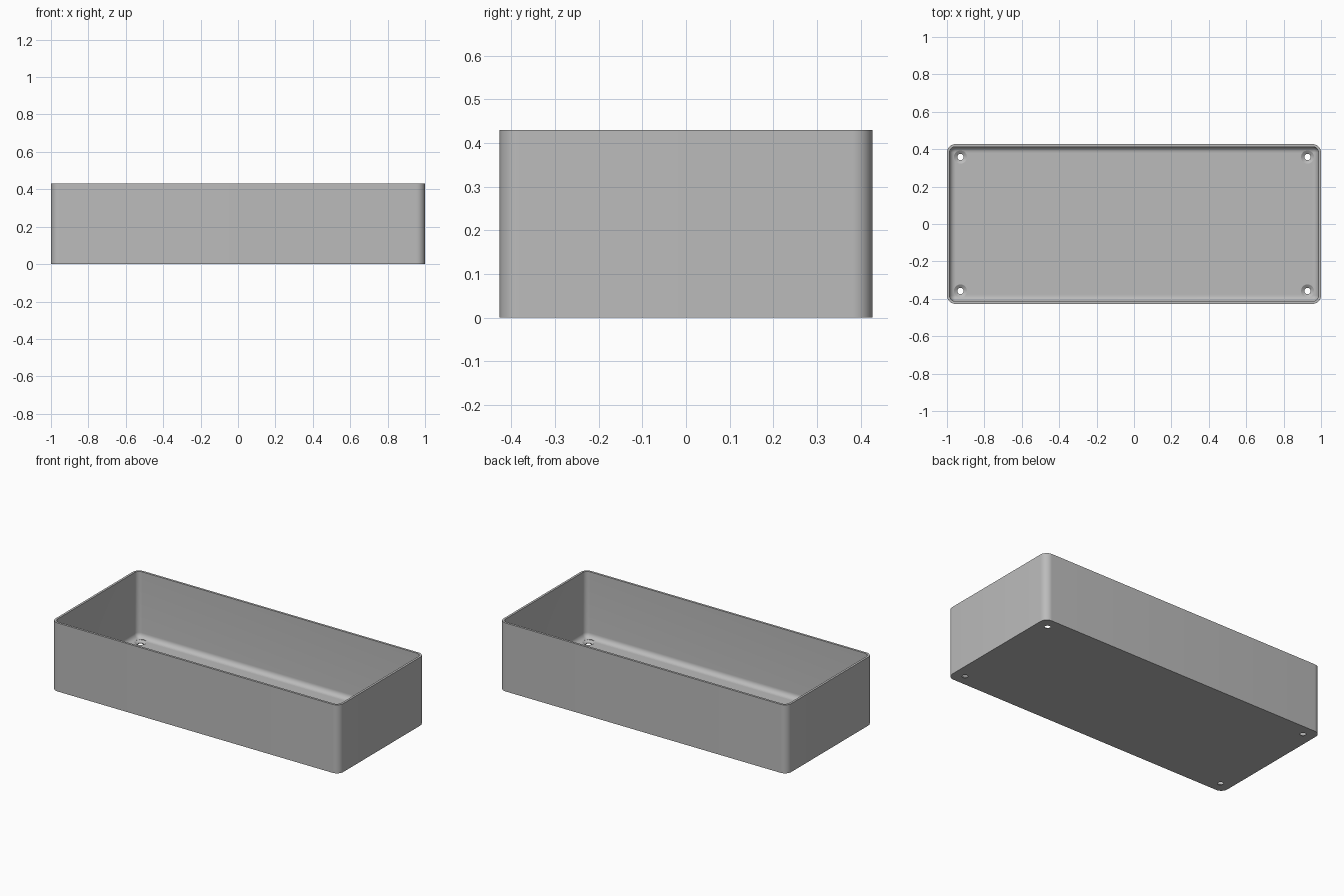
import bpy
import bmesh
import math

if "Cube" in bpy.data.objects:
    bpy.data.objects.remove(bpy.data.objects["Cube"], do_unlink=True)

HX, HY, H = 1.0, 0.427, 0.43
RADIUS, WALL, FLOOR, FILLET = 0.045, 0.014, 0.016, 0.032
STEPS = 10

grey = bpy.data.materials.new("plain grey")
grey.use_nodes = True
grey.diffuse_color = (0.5, 0.5, 0.5, 1)
grey.node_tree.nodes["Principled BSDF"].inputs["Base Color"].default_value = (0.5, 0.5, 0.5, 1)


def rounded_loop(bm, inset, z):
    """Ring of vertices around a rounded rectangle."""
    r = max(RADIUS - inset, 0.002)
    cx, cy = HX - inset - r, HY - inset - r
    ring = []
    for i, (sx, sy) in enumerate([(1, 1), (-1, 1), (-1, -1), (1, -1)]):
        for k in range(STEPS + 1):
            a = (i + k / STEPS) * math.pi / 2
            ring.append(bm.verts.new((sx * cx + r * math.cos(a), sy * cy + r * math.sin(a), z)))
    return ring


def skin(bm, rings):
    """Bridge equal rings and cap both ends."""
    n = len(rings[0])
    for a, b in zip(rings, rings[1:]):
        for i in range(n):
            j = (i + 1) % n
            bm.faces.new((a[i], a[j], b[j], b[i]))
    bm.faces.new(rings[0][::-1])
    bm.faces.new(rings[-1])
    bmesh.ops.recalc_face_normals(bm, faces=bm.faces)


def make_object(name, bm):
    mesh = bpy.data.meshes.new(name)
    bm.to_mesh(mesh)
    bm.free()
    mesh.materials.append(grey)
    obj = bpy.data.objects.new(name, mesh)
    bpy.context.collection.objects.link(obj)
    return obj


# Open tray: outer wall, rim, inner wall, floor fillet
bm = bmesh.new()
section = [(0, 0), (0, H), (WALL, H)]
for k in range(9):
    a = k / 8 * math.pi / 2
    section.append((WALL + FILLET * (1 - math.cos(a)), FLOOR + FILLET * (1 - math.sin(a))))
skin(bm, [rounded_loop(bm, d, z) for d, z in section])
tray = make_object("tray", bm)

# Countersunk screw holes near the corners
bm = bmesh.new()
for sx in (-1, 1):
    for sy in (-1, 1):
        rings = []
        for r, z in [(0.017, -0.05), (0.017, 0.004), (0.035, FLOOR), (0.035, 0.06)]:
            rings.append([bm.verts.new((sx * 0.928 + r * math.cos(t * math.pi / 16),
                                        sy * 0.358 + r * math.sin(t * math.pi / 16), z))
                          for t in range(32)])
        skin(bm, rings)
cutter = make_object("screw_hole_cutter", bm)
cutter.hide_render = True

cut = tray.modifiers.new("screw holes", "BOOLEAN")
cut.operation = "DIFFERENCE"
cut.solver = "EXACT"
cut.object = cutter

# Bake the holes, drop the cutter, smooth the curved faces
bpy.ops.object.select_all(action="DESELECT")
bpy.context.view_layer.objects.active = tray
tray.select_set(True)
bpy.ops.object.modifier_apply(modifier=cut.name)
bpy.data.objects.remove(cutter, do_unlink=True)
bpy.ops.object.shade_smooth_by_angle(angle=math.radians(30))
